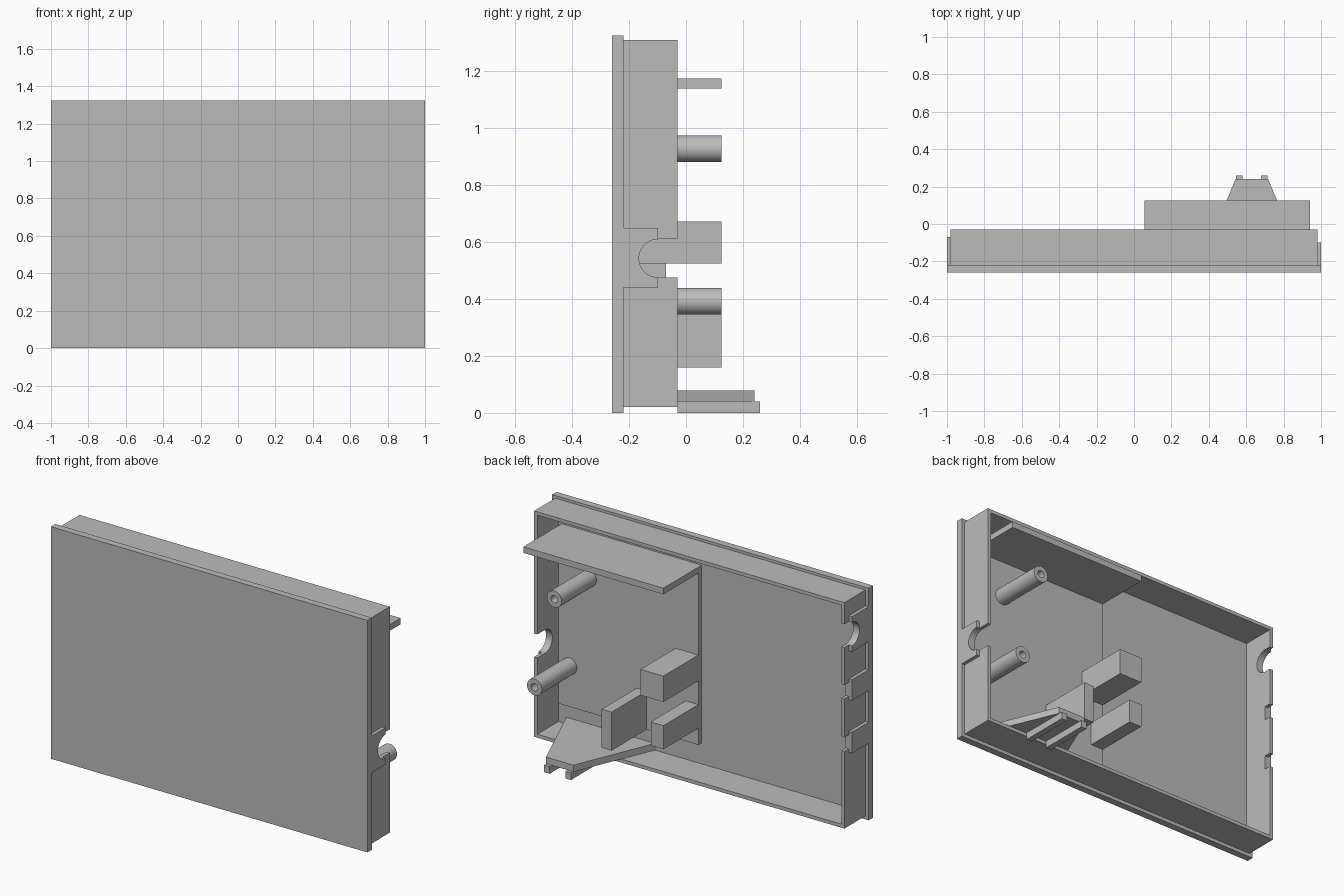
import bpy, bmesh
from math import sin, cos, pi, radians

cube = bpy.data.objects.get("Cube")
if cube:
    bpy.data.objects.remove(cube, do_unlink=True)

grey = bpy.data.materials.new("plain_grey")
grey.use_nodes = True
tone = (0.5, 0.5, 0.5, 1)
grey.diffuse_color = tone
grey.node_tree.nodes["Principled BSDF"].inputs["Base Color"].default_value = tone

FLOOR, PLATE, RIM, REACH = -0.22, -0.26, -0.03, 0.125   # depths along y
BOTTOM, TOP, SIDE, WALL = 0.02, 1.31, 0.98, 0.02


def finish(name, bm):
    bmesh.ops.recalc_face_normals(bm, faces=bm.faces)
    mesh = bpy.data.meshes.new(name)
    bm.to_mesh(mesh)
    bm.free()
    mesh.materials.append(grey)
    obj = bpy.data.objects.new(name, mesh)
    bpy.context.collection.objects.link(obj)
    return obj


def prism(name, outline, lo, hi, axis):
    """Extrude an outline along x (outline in y, z) or z (outline in x, y)."""
    bm = bmesh.new()
    place = (lambda a, b, t: (t, a, b)) if axis == "x" else (lambda a, b, t: (a, b, t))
    face = bm.faces.new([bm.verts.new(place(a, b, lo)) for a, b in outline])
    new = bmesh.ops.extrude_face_region(bm, geom=[face])["geom"]
    shift = place(0, 0, hi - lo)
    bmesh.ops.translate(bm, vec=shift, verts=[v for v in new if isinstance(v, bmesh.types.BMVert)])
    return finish(name, bm)


def box(name, x, y, z):
    return prism(name, [(x[0], y[0]), (x[1], y[0]), (x[1], y[1]), (x[0], y[1])], z[0], z[1], "z")


def round_notch(edge, y, z, r=0.067, steps=20):
    """Round-bottomed slot opening towards the rim, from low to high."""
    arc = [(y - r * sin(pi * i / steps), z - r * cos(pi * i / steps)) for i in range(steps + 1)]
    return arc if edge - y < 0.001 else [(edge, z - r)] + arc + [(edge, z + r)]


def square_notch(edge, y, low, high):
    return [(edge, low), (y, low), (y, high), (edge, high)]


def side_outline(low, high, edge, notches):
    pts = [(FLOOR, low), (edge, low)]
    for notch in notches:
        pts += notch
    return pts + [(edge, high), (FLOOR, high)]


# Face plate and long walls
box("face_plate", (-1, 1), (PLATE, FLOOR), (0, 1.325))
box("bottom_wall", (-SIDE, SIDE), (FLOOR, RIM), (BOTTOM, BOTTOM + WALL))
box("top_wall", (-SIDE, SIDE), (FLOOR, RIM), (TOP - WALL, TOP))

# Left side wall with one round cable slot and its outer pad
z = 0.543
prism("left_wall", side_outline(BOTTOM, TOP, RIM, [round_notch(RIM, -0.098, z)]),
      SIDE - WALL, SIDE, "x")
prism("left_slot_pad", side_outline(0.44, 0.65, -0.098, [round_notch(-0.098, -0.098, z)]),
      SIDE, 1, "x")

# Right side wall with a round slot and two square slots, each with a pad
z, floor_y = 1.12, -0.07
slots = [(0.46, 0.54), (0.76, 0.84)]
cuts = [square_notch(RIM, floor_y, *s) for s in slots] + [round_notch(RIM, floor_y, z)]
prism("right_wall", side_outline(BOTTOM, TOP, RIM, cuts), -SIDE, -SIDE + WALL, "x")
prism("right_round_pad", side_outline(z - 0.1, z + 0.1, floor_y, [round_notch(floor_y, floor_y, z)]),
      -1, -SIDE, "x")
for i, (low, high) in enumerate(slots):
    box(f"right_square_pad_{i + 1}", (-1, -SIDE), (FLOOR, floor_y), (low - 0.02, high + 0.02))

# Raised inner panel, shelf and support blocks
box("inner_panel", (0.055, 0.94), (FLOOR, -0.19), (0.16, 1.17))
box("upper_shelf", (0.055, 0.94), (FLOOR, REACH), (1.14, 1.175))
box("wide_block", (0.055, 0.2), (FLOOR, REACH), (0.525, 0.673))
box("small_block", (0.055, 0.135), (FLOOR, REACH), (0.255, 0.39))
box("tall_block", (0.382, 0.445), (FLOOR, REACH), (0.16, 0.38))


# Hollow screw posts
def post(name, x, z, outer=0.047, inner=0.021, sides=40):
    bm = bmesh.new()
    rings = []
    for r, y in ((outer, FLOOR), (outer, REACH), (inner, REACH), (inner, -0.15)):
        rings.append([bm.verts.new((x + r * cos(2 * pi * i / sides), y, z + r * sin(2 * pi * i / sides)))
                      for i in range(sides)])
    for a, b in zip(rings, rings[1:]):
        for i in range(sides):
            j = (i + 1) % sides
            bm.faces.new((a[i], a[j], b[j], b[i]))
    bm.faces.new(rings[0])
    bm.faces.new(rings[-1])
    obj = finish(name, bm)
    bpy.ops.object.select_all(action="DESELECT")
    obj.select_set(True)
    bpy.context.view_layer.objects.active = obj
    bpy.ops.object.shade_smooth_by_angle(angle=radians(35))


post("upper_post", 0.745, 0.928)
post("lower_post", 0.87, 0.392)

# Tapered latch tongue with two ribs underneath
mid = 0.63
prism("latch_tongue", [(mid - 0.28, FLOOR), (mid + 0.28, FLOOR), (mid + 0.087, 0.24), (mid - 0.087, 0.24)],
      0.04, 0.078, "z")
for name, side in (("left_rib", 1), ("right_rib", -1)):
    inner, outer = sorted((mid + side * 0.05, mid + side * 0.085))
    box(name, (inner, outer), (RIM, 0.26), (0, 0.04))
